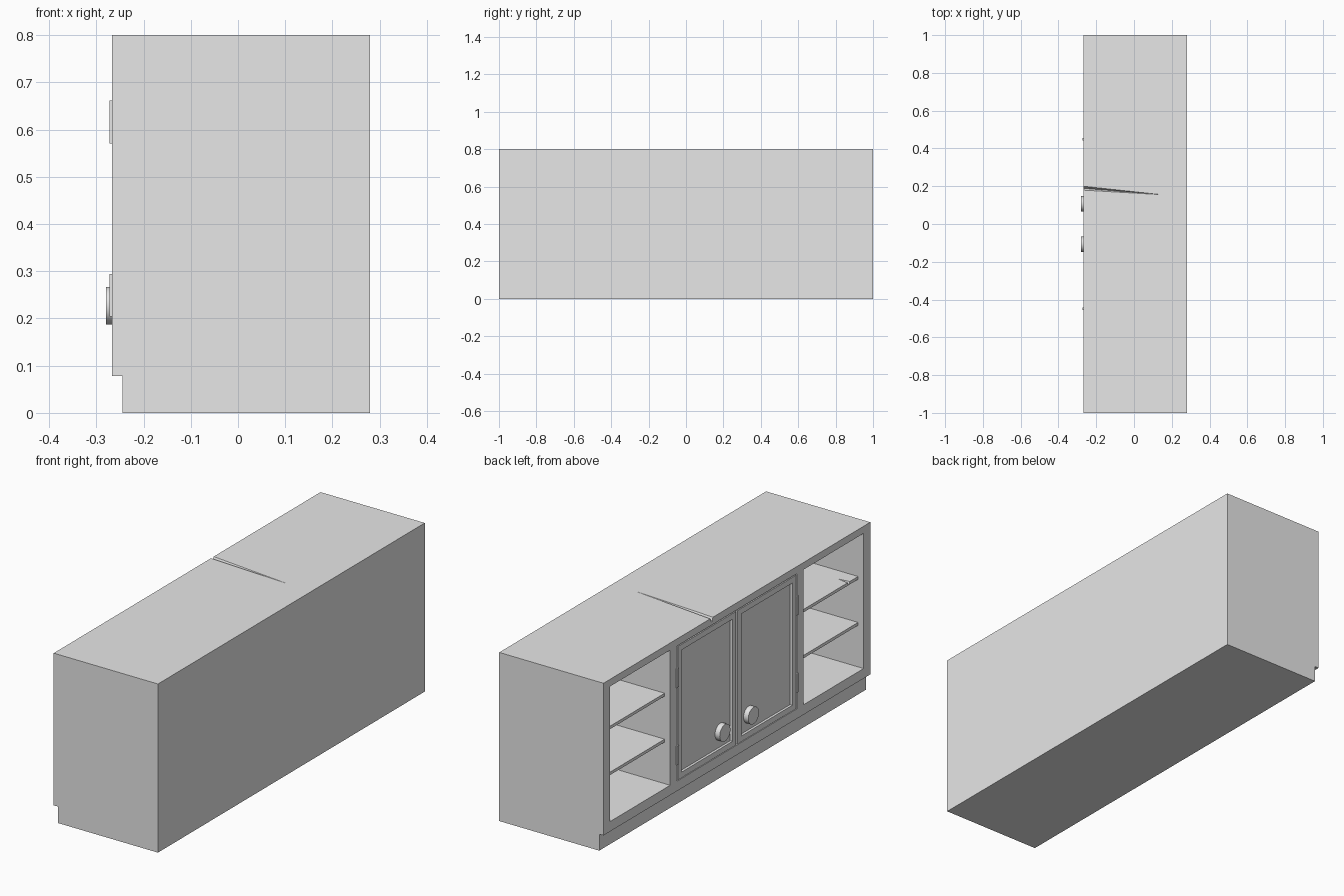
import bpy, bmesh
from math import pi
from mathutils import Matrix, Vector

cube = bpy.data.objects.get("Cube")
if cube:
    bpy.data.objects.remove(cube, do_unlink=True)

grey = bpy.data.materials.new("plain_grey")
grey.use_nodes = True
grey.diffuse_color = (0.8, 0.8, 0.8, 1)
grey.node_tree.nodes["Principled BSDF"].inputs["Base Color"].default_value = (0.8, 0.8, 0.8, 1)

FRONT, KICK, BACK = -0.267, -0.245, 0.28
FLOOR, CEILING = 0.125, 0.766


def finish(name, bm):
    bmesh.ops.recalc_face_normals(bm, faces=bm.faces)
    mesh = bpy.data.meshes.new(name)
    bm.to_mesh(mesh)
    bm.free()
    mesh.materials.append(grey)
    obj = bpy.data.objects.new(name, mesh)
    bpy.context.collection.objects.link(obj)
    return obj


def box_mesh(x, y, z):
    bm = bmesh.new()
    bmesh.ops.create_cube(bm, size=1)
    low, high = (Vector(c) for c in zip(*(sorted(r) for r in (x, y, z))))
    for v in bm.verts:
        v.co = (low + high) / 2 + v.co * (high - low)
    return bm


def box(name, x, y, z):
    return finish(name, box_mesh(x, y, z))


def wedge(name, base, tip):
    # tapering sliver used to cut a crack
    bm = bmesh.new()
    verts = [bm.verts.new(p) for p in base]
    end = bm.verts.new(tip)
    bm.faces.new(verts)
    for i in range(3):
        bm.faces.new((verts[i], verts[(i + 1) % 3], end))
    return finish(name, bm)


def cut(target, cutters):
    bpy.context.view_layer.objects.active = target
    for cutter in cutters:
        cutter.hide_render = True
        mod = target.modifiers.new("cut", "BOOLEAN")
        mod.operation, mod.solver, mod.object = "DIFFERENCE", "EXACT", cutter
        bpy.ops.object.modifier_apply(modifier=mod.name)
        bpy.data.objects.remove(cutter, do_unlink=True)


# Carcass: side profile with toe kick, extruded along the length
bm = bmesh.new()
profile = [(KICK, 0), (BACK, 0), (BACK, 0.8), (FRONT, 0.8), (FRONT, 0.078), (KICK, 0.078)]
face = bm.faces.new([bm.verts.new((x, -1, z)) for x, z in profile])
side = bmesh.ops.extrude_face_region(bm, geom=[face])["geom"]
bmesh.ops.translate(bm, vec=(0, 2, 0), verts=[g for g in side if isinstance(g, bmesh.types.BMVert)])
carcass = finish("carcass", bm)

# Open bays at both ends, door bay in the middle, crack in the top
cut(carcass, [
    box("left_bay", (-0.3, 0.26), (0.5, 0.95), (FLOOR, CEILING)),
    box("right_bay", (-0.3, 0.26), (-0.95, -0.5), (FLOOR, CEILING)),
    box("door_bay", (-0.3, 0.26), (-0.449, 0.449), (FLOOR, CEILING)),
    wedge("top_crack", [(-0.28, 0.179, 0.802), (-0.28, 0.202, 0.802), (-0.28, 0.19, 0.778)],
          (0.15, 0.155, 0.8)),
])

for s, label in ((1, "left"), (-1, "right")):
    # Shelves
    for top, level in ((0.336, "lower"), (0.554, "upper")):
        shelf = box(f"{label}_{level}_shelf", (-0.238, 0.26), (s * 0.5, s * 0.95), (top - 0.014, top))
        if s < 0 and level == "upper":
            cut(shelf, [wedge("shelf_crack", [(-0.25, -0.89, 0.556), (-0.25, -0.87, 0.556),
                                              (-0.25, -0.88, 0.53)], (-0.18, -0.88, 0.554))])

    # Door with a recessed panel
    bm = box_mesh((FRONT, FRONT + 0.025), (s * 0.006, s * 0.443), (FLOOR + 0.003, CEILING - 0.005))
    bm.normal_update()
    face = min(bm.faces, key=lambda f: f.calc_center_median().x)
    bmesh.ops.inset_individual(bm, faces=[face], thickness=0.038)
    bmesh.ops.inset_individual(bm, faces=[face], thickness=0.0, depth=-0.012)
    finish(f"{label}_door", bm)

    # Hinges
    for low, level in ((0.204, "lower"), (0.571, "upper")):
        box(f"{label}_{level}_hinge", (-0.272, -0.255), (s * 0.442, s * 0.456), (low, low + 0.09))

    # Round knob
    bm = bmesh.new()
    bmesh.ops.create_cone(bm, cap_ends=True, segments=32, radius1=0.04, radius2=0.04, depth=0.028,
                          matrix=Matrix.Translation((-0.266, s * 0.107, 0.227))
                          @ Matrix.Rotation(pi / 2, 4, "Y"))
    knob = finish(f"{label}_knob", bm)
    bpy.ops.object.select_all(action="DESELECT")
    knob.select_set(True)
    bpy.context.view_layer.objects.active = knob
    bpy.ops.object.shade_smooth_by_angle()
